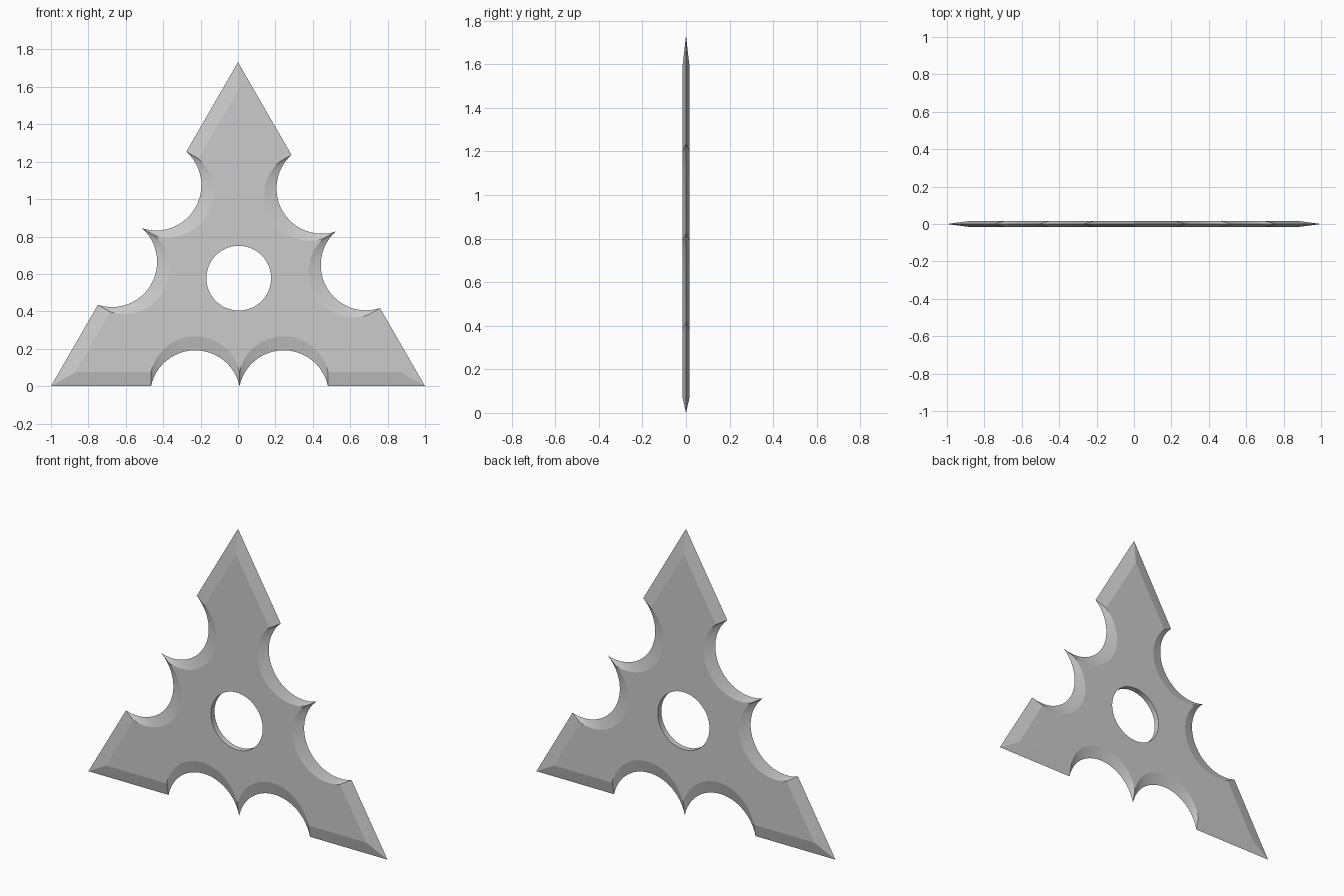
import bpy, bmesh, math

if "Cube" in bpy.data.objects:
    bpy.data.objects.remove(bpy.data.objects["Cube"])

CZ = 1 / math.sqrt(3)        # height of the triangle's centre
HALF = 0.017                 # half thickness
BEVEL = 0.075                # width of the sharpened edge
HALF_CHORD, DROP = 0.2365, 0.05
MIDS = (0.008, -0.045, 0.025)  # middle cusp along bottom, right, left edge
ARC = 24


def outline(inset):
    """Triangle outline with two scallops per side, moved inwards by inset."""
    pts = []
    a0 = math.atan2(DROP, HALF_CHORD)
    r = math.hypot(DROP, HALF_CHORD)
    for k, mid in enumerate(MIDS):
        side = [(-1 + inset * math.sqrt(3), inset)]
        for j, c in enumerate((mid - HALF_CHORD, mid + HALF_CHORD)):
            for i in range(j, ARC + 1):
                a = math.pi - a0 - (math.pi - 2 * a0) * i / ARC
                side.append((c + r * math.cos(a), inset - DROP + r * math.sin(a)))
        t = k * math.tau / 3
        for s, d in side:
            d -= CZ
            pts.append((s * math.cos(t) - d * math.sin(t),
                        CZ + s * math.sin(t) + d * math.cos(t)))
    return pts


bm = bmesh.new()


def loop(pts, y):
    return [bm.verts.new((x, y, z)) for x, z in pts]


def bridge(a, b):
    for i in range(len(a)):
        j = (i + 1) % len(a)
        bm.faces.new((a[i], a[j], b[j], b[i]))


def cap(outer, inner):
    edges = []
    for lp in (outer, inner):
        edges += [bm.edges.get((lp[i - 1], lp[i])) for i in range(len(lp))]
    bmesh.ops.triangle_fill(bm, edges=edges, use_beauty=True)


# sharpened rim
edge = loop(outline(0), 0)
front = loop(outline(BEVEL), -HALF)
back = loop(outline(BEVEL), HALF)
bridge(front, edge)
bridge(edge, back)

# centre hole
circle = [(0.004 + 0.173 * math.cos(i * math.tau / 64),
           CZ + 0.173 * math.sin(i * math.tau / 64)) for i in range(64)]
hole_front, hole_back = loop(circle, -HALF), loop(circle, HALF)
bridge(hole_front, hole_back)

# flat front and back faces
cap(front, hole_front)
cap(back, hole_back)
bmesh.ops.recalc_face_normals(bm, faces=bm.faces[:])

mesh = bpy.data.meshes.new("throwing_star")
bm.to_mesh(mesh)
bm.free()
star = bpy.data.objects.new("throwing_star", mesh)
bpy.context.collection.objects.link(star)
bpy.context.view_layer.objects.active = star
star.select_set(True)
bpy.ops.object.shade_smooth_by_angle(angle=math.radians(9))
